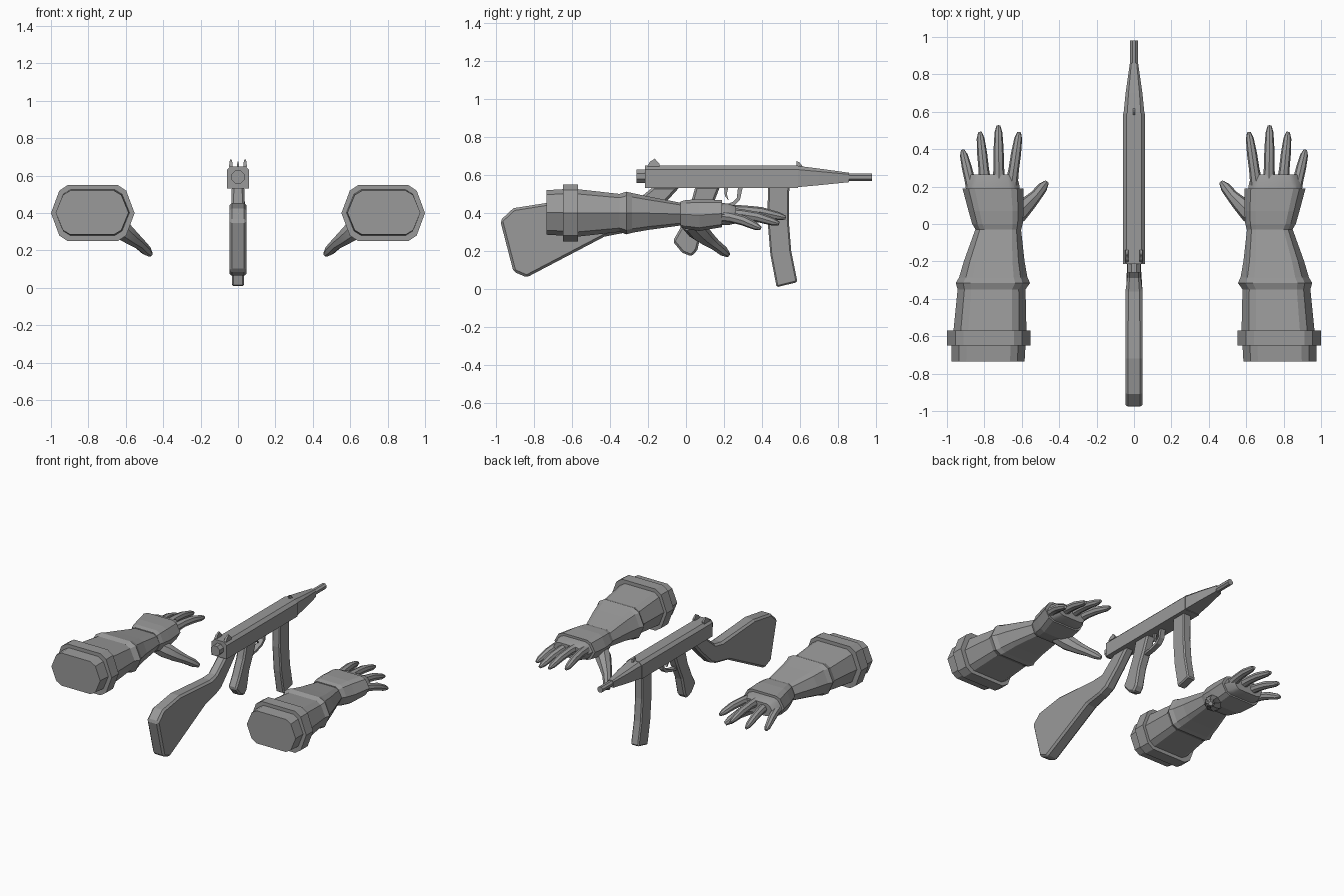
import bpy, bmesh, math
from mathutils import Vector

grey = bpy.data.materials.new("plain grey")
grey.diffuse_color = (0.32, 0.32, 0.32, 1)


def finish(name, bm, mirror=False, bevel=0.0, smooth=False):
    bmesh.ops.recalc_face_normals(bm, faces=bm.faces)
    me = bpy.data.meshes.new(name)
    bm.to_mesh(me)
    bm.free()
    me.materials.append(grey)
    ob = bpy.data.objects.new(name, me)
    bpy.context.collection.objects.link(ob)
    if mirror:
        m = ob.modifiers.new("mirror", 'MIRROR')
        m.use_mirror_merge = False
    if bevel:
        b = ob.modifiers.new("bevel", 'BEVEL')
        b.width, b.segments, b.limit_method = bevel, 1, 'ANGLE'
        b.angle_limit = math.radians(50)
    if smooth:
        bpy.ops.object.select_all(action='DESELECT')
        ob.select_set(True)
        bpy.context.view_layer.objects.active = ob
        bpy.ops.object.shade_smooth_by_angle(angle=math.radians(35))
    return ob


def skin(rings):
    """Join rings of points into a closed skin with capped ends."""
    bm = bmesh.new()
    rows = [[bm.verts.new(p) for p in ring] for ring in rings]
    n = len(rows[0])
    for a, b in zip(rows, rows[1:]):
        for i in range(n):
            j = (i + 1) % n
            bm.faces.new((a[i], a[j], b[j], b[i]))
    bm.faces.new(rows[0])
    bm.faces.new(rows[-1])
    return bm


def loft(name, shape, sections, **kw):
    """Sections along y: (y, x low, x high, z low, z high)."""
    rings = [[((x0 + x1) / 2 + u * (x1 - x0) / 2, y, (z0 + z1) / 2 + v * (z1 - z0) / 2)
              for u, v in shape] for y, x0, x1, z0, z1 in sections]
    return finish(name, skin(rings), **kw)


def tube(name, stops, sides=6, flat=1.0, **kw):
    """Stops along a path: (x, y, z, radius)."""
    pts = [Vector(s[:3]) for s in stops]
    rings = []
    for i, s in enumerate(stops):
        d = (pts[min(i + 1, len(pts) - 1)] - pts[max(i - 1, 0)]).normalized()
        side = d.cross(Vector((0, 0, 1))).normalized()
        up = side.cross(d)
        rings.append([pts[i] + s[3] * (side * math.cos(a) + up * math.sin(a) * flat)
                      for a in (2 * math.pi * k / sides for k in range(sides))])
    return finish(name, skin(rings), **kw)


def slab(name, outline, bevel=0.0):
    """Side outline (y, z, half width), widened across x."""
    return finish(name, skin([[(s * w, y, z) for y, z, w in outline] for s in (-1, 1)]),
                  bevel=bevel)


ten = [(1, 0), (.8, .8), (.6, 1), (-.6, 1), (-.8, .8),
       (-1, 0), (-.8, -.8), (-.6, -1), (.6, -1), (.8, -.8)]
chamfered = [(1, -1), (1, .65), (.65, 1), (-.65, 1), (-1, .65), (-1, -1)]
octagon = [(math.cos(a), math.sin(a)) for a in (math.pi / 8 + k * math.pi / 4 for k in range(8))]

# Sleeves with end band and raised ring
loft("sleeve", ten, [
    (-.735, .585, .975, .285, .52), (-.65, .58, .975, .28, .525),
    (-.65, .553, 1.0, .25, .55), (-.57, .553, 1.0, .25, .55),
    (-.57, .575, .965, .275, .525), (-.35, .58, .943, .30, .50),
    (-.315, .556, .953, .287, .512), (-.285, .57, .935, .295, .505),
    (-.20, .585, .91, .31, .487), (-.02, .605, .845, .335, .452)], mirror=True)

# Glove cuffs, palms and knuckles
loft("glove_cuff", ten, [
    (-.03, .603, .847, .325, .46), (.0, .595, .865, .315, .468),
    (.07, .59, .885, .305, .472), (.19, .592, .917, .325, .468),
    (.19, .605, .90, .335, .458)], mirror=True)
loft("palm", ten, [
    (.15, .605, .90, .335, .455), (.22, .615, .895, .335, .45),
    (.265, .635, .875, .345, .435)], mirror=True, smooth=True)

# Fingers: base x, y, z and tip x, y, z
fingers = {
    "index_finger": ((.655, .21, .405), (.615, .485, .385)),
    "middle_finger": ((.722, .22, .41), (.725, .52, .375)),
    "ring_finger": ((.795, .21, .395), (.823, .485, .345)),
    "little_finger": ((.862, .17, .385), (.915, .39, .32)),
}
for name, (a, b) in fingers.items():
    a, b = Vector(a), Vector(b)
    stops = []
    for t, r, lift in ((0, .034, 0), (.3, .028, .012), (.6, .027, .014),
                       (.9, .021, .004), (1.02, .010, 0)):
        p = a.lerp(b, t)
        stops.append((p.x, p.y, p.z + lift, r))
    tube(name, stops, sides=8, mirror=True, smooth=True)

# Thumbs
tube("thumb", [(.68, .02, .35, .05), (.62, .06, .31, .055), (.565, .11, .265, .042),
               (.525, .15, .235, .032), (.49, .195, .20, .028), (.468, .222, .178, .014)],
     sides=8, mirror=True, smooth=True)

# Receiver, tapered shroud and barrel
loft("receiver", chamfered, [(-.215, -.06, .06, .532, .65), (.59, -.06, .06, .532, .65)])
loft("shroud", chamfered, [
    (.59, -.056, .056, .536, .648), (.70, -.045, .045, .546, .634),
    (.86, -.022, .022, .562, .612)])
loft("barrel", octagon, [(.85, -.023, .023, .566, .61), (.98, -.023, .023, .566, .61)])
loft("rear_knob", octagon, [(-.26, -.038, .038, .555, .631), (-.21, -.038, .038, .555, .631)])

# Rear and front sights
for x in (-.038, .038):
    ob = slab("rear_sight", [(-.205, .645, .010), (-.19, .67, .008), (-.165, .686, .004),
                             (-.14, .66, .008), (-.14, .645, .010)])
    ob.location.x = x
slab("front_sight", [(.582, .645, .006), (.582, .675, .003), (.60, .665, .004), (.62, .64, .006)])

# Shoulder stock with narrow neck
slab("stock", [(-.98, .36, .046), (-.91, .425, .046), (-.72, .455, .046), (-.36, .43, .042),
               (-.29, .44, .037), (-.17, .54, .035), (-.03, .54, .035), (-.13, .43, .035),
               (-.24, .325, .037), (-.30, .30, .040), (-.43, .275, .044),
               (-.84, .06, .046), (-.91, .09, .046)], bevel=.013)

# Pistol grip, trigger and guard
slab("grip", [(.05, .54, .034), (.18, .54, .034), (.145, .45, .034), (.09, .33, .034),
              (.06, .205, .034), (.03, .17, .034), (-.02, .19, .034), (-.07, .25, .034),
              (-.03, .32, .034), (.02, .43, .034)], bevel=.011)
slab("trigger_guard", [(.275, .54, .018), (.30, .54, .018), (.285, .47, .018), (.255, .44, .018),
                       (.19, .42, .018), (.12, .41, .018), (.12, .425, .018),
                       (.19, .437, .018), (.245, .457, .018), (.268, .48, .018)])
slab("trigger", [(.20, .54, .008), (.225, .54, .008), (.215, .50, .008), (.225, .465, .008),
                 (.205, .49, .008)])

# Curved magazine
slab("magazine", [(.432, .54, .032), (.545, .54, .032), (.542, .36, .032), (.555, .20, .032),
                  (.588, .035, .032), (.478, .008, .032), (.445, .18, .032), (.43, .36, .032)],
     bevel=.008)
